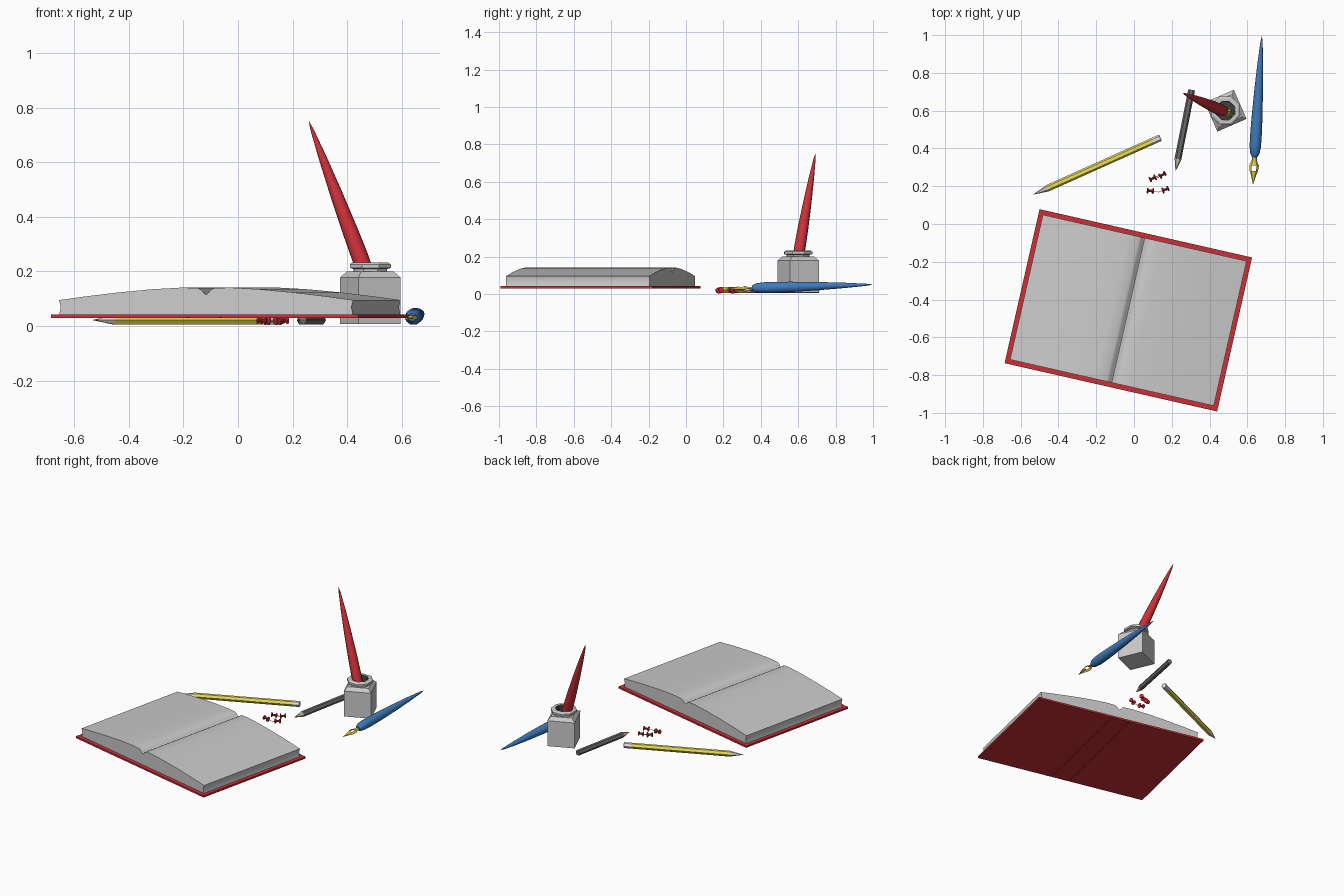
import bpy, bmesh, math
from mathutils import Vector, Matrix

if "Cube" in bpy.data.objects:
    bpy.data.objects.remove(bpy.data.objects["Cube"])

mats = {}


def mesh_object(name, bm, colour=None, smooth=None):
    bmesh.ops.remove_doubles(bm, verts=bm.verts, dist=1e-6)
    bmesh.ops.recalc_face_normals(bm, faces=bm.faces)
    me = bpy.data.meshes.new(name)
    bm.to_mesh(me)
    bm.free()
    ob = bpy.data.objects.new(name, me)
    bpy.context.collection.objects.link(ob)
    if colour:
        if colour not in mats:
            mats[colour] = bpy.data.materials.new("paint_%d" % len(mats))
            mats[colour].diffuse_color = (*colour, 1)
        me.materials.append(mats[colour])
    if smooth:
        bpy.ops.object.select_all(action='DESELECT')
        bpy.context.view_layer.objects.active = ob
        ob.select_set(True)
        bpy.ops.object.shade_smooth_by_angle(angle=math.radians(smooth))
    return ob


def frame(start, end):
    """Matrix with local z running from start to end and local y facing up."""
    z = (Vector(end) - Vector(start)).normalized()
    up = Vector((0, 0, 1)) if abs(z.z) < 0.999 else Vector((0, 1, 0))
    x = up.cross(z).normalized()
    y = z.cross(x)
    m = Matrix((x, y, z)).transposed().to_4x4()
    m.translation = start
    return m


def lathe(name, profile, n, mat, colour=None, turn=0, smooth=None):
    """Spin (radius, distance) points around the local z axis."""
    bm = bmesh.new()
    rings = []
    for r, t in profile:
        ring = []
        for i in range(n):
            a = turn + math.tau * i / n
            ring.append(bm.verts.new(mat @ Vector((r * math.cos(a), r * math.sin(a), t))))
        rings.append(ring)
    for a, b in zip(rings, rings[1:]):
        for i in range(n):
            j = (i + 1) % n
            bm.faces.new((a[i], a[j], b[j], b[i]))
    return mesh_object(name, bm, colour, smooth)


def extrude(name, outline, half, mat, colour=None, smooth=None):
    """Extrude an (x, z) outline from -half to half along y."""
    bm = bmesh.new()
    a = [bm.verts.new(mat @ Vector((x, -half, z))) for x, z in outline]
    b = [bm.verts.new(mat @ Vector((x, half, z))) for x, z in outline]
    n = len(a)
    bm.faces.new(a)
    bm.faces.new(b[::-1])
    for i in range(n):
        bm.faces.new((a[i], b[i], b[(i + 1) % n], a[(i + 1) % n]))
    return mesh_object(name, bm, colour, smooth)


def mirrored(half):
    return half + [(-x, z) for x, z in reversed(half) if x > 0]


RED, BLUE, GOLD = (0.6, 0.03, 0.04), (0.05, 0.2, 0.5), (0.8, 0.65, 0.08)
YELLOW, BLACK, WOOD = (0.85, 0.75, 0.1), (0.15, 0.15, 0.15), (0.72, 0.68, 0.55)
LEAD, RUBBER, INK = (0.25, 0.25, 0.25), (0.85, 0.76, 0.76), (0.05, 0.05, 0.05)

# Open book: cover with spine creases, and domed pages
book = Matrix.Translation((-0.03, -0.457, 0)) @ Matrix.Rotation(math.radians(-12.8), 4, 'Z')
extrude("book_cover", mirrored([(0, 0.042), (0.577, 0.042), (0.577, 0.03), (0.064, 0.03),
                                (0.061, 0.034), (0.058, 0.03)]), 0.418, book, RED)
extrude("book_pages", mirrored([(0, 0.115), (0.008, 0.12), (0.017, 0.132), (0.03, 0.139),
                                (0.09, 0.141), (0.2, 0.135), (0.33, 0.123), (0.45, 0.109),
                                (0.553, 0.095), (0.546, 0.07), (0.552, 0.041)]),
        0.393, book, smooth=30)


# Hexagonal pencils
def pencil(name, tip, end, colour, cone, eraser):
    m = frame(tip, end)
    length = (Vector(end) - Vector(tip)).length
    r, body = 0.018, length - eraser
    lathe(name + "_lead", [(0, 0), (0.0055, cone * 0.3)], 6, m, LEAD)
    lathe(name + "_sharpened_tip", [(0.0055, cone * 0.3), (r, cone)], 6, m, WOOD)
    lathe(name + "_body", [(r, cone), (r, body), (0, body)], 6, m, colour)
    if eraser:
        lathe(name + "_eraser", [(0, body), (r, body), (r, length - 0.003),
                                 (r - 0.003, length), (0, length)], 6, m, RUBBER)


pencil("yellow_pencil", (-0.535, 0.155, 0.022), (0.14, 0.457, 0.022), YELLOW, 0.085, 0.045)
pencil("black_pencil", (0.22, 0.28, 0.022), (0.305, 0.71, 0.022), BLACK, 0.065, 0)


# Dip pens: tapering handle and a folded nib with a vent hole
def pen(name, tip, end, colour):
    m = frame(tip, end)
    lathe(name + "_handle", [(0, 0.143), (0.015, 0.145), (0.025, 0.165), (0.03, 0.2), (0.031, 0.25),
                             (0.029, 0.35), (0.023, 0.5), (0.015, 0.64), (0.006, 0.755), (0, 0.79)],
          10, m, colour, smooth=40)
    bm = bmesh.new()
    stations = [(0, 0.001), (0.045, 0.013), (0.07, 0.022), (0.1, 0.026), (0.122, 0.015), (0.15, 0.012)]
    rows = []
    for t, w in stations:
        angles = [math.radians(a) for a in (-80, -35, 0, 35, 80)]
        rows.append([bm.verts.new(m @ Vector((w * math.sin(a), w * (0.8 * math.cos(a) - 0.35), t)))
                     for a in angles])
    for k, (a, b) in enumerate(zip(rows, rows[1:])):
        for i in range(4):
            if not (k == 2 and i in (1, 2)):
                bm.faces.new((a[i], a[i + 1], b[i + 1], b[i]))
    nib = mesh_object(name + "_nib", bm, GOLD)
    nib.modifiers.new("thickness", 'SOLIDIFY').thickness = 0.002


pen("blue_pen", (0.63, 0.21, 0.028), (0.677, 0.995, 0.05), BLUE)
pen("red_pen", (0.534, 0.571, 0.022), (0.26, 0.692, 0.75), RED)

# Ink bottle: square body, eight-sided lip, dark well
bottle = Matrix.Translation((0.485, 0.6, 0)) @ Matrix.Rotation(math.radians(23.5), 4, 'Z')
lathe("bottle_body", [(0, 0.008), (0.119, 0.008), (0.119, 0.178), (0.092, 0.2), (0.068, 0.2)],
      4, bottle, turn=math.pi / 4)
lathe("bottle_lip", [(0.05, 0.198), (0.066, 0.198), (0.066, 0.209), (0.081, 0.213), (0.081, 0.226),
                     (0.07, 0.233), (0.053, 0.233), (0.05, 0.198)], 8, bottle)
lathe("ink_well", [(0.052, 0.23), (0.05, 0.2), (0.05, 0.02), (0, 0.02)], 8, bottle, INK)

# Scattered push pins: spool-shaped grip and thin needle
for i, (x, y, angle) in enumerate([(0.1, 0.242, 25), (0.15, 0.26, 210),
                                   (0.088, 0.175, -5), (0.165, 0.182, 200)]):
    a = math.radians(angle)
    d = Vector((math.cos(a), math.sin(a), -0.12))
    c = Vector((x, y, 0.02))
    m = frame(c, c + d)
    lathe("push_pin_grip_%d" % (i + 1), [(0, -0.019), (0.014, -0.019), (0.014, -0.013), (0.006, -0.009),
                                         (0.007, 0.007), (0.016, 0.011), (0.016, 0.016), (0, 0.018)],
          10, m, RED)
    lathe("push_pin_needle_%d" % (i + 1), [(0.0014, 0.016), (0.0014, 0.036), (0, 0.043)], 6, m)

for m in bpy.data.materials:
    if m.users and not m.is_grease_pencil:
        m.use_nodes = True
        m.node_tree.nodes["Principled BSDF"].inputs["Base Color"].default_value = m.diffuse_color
